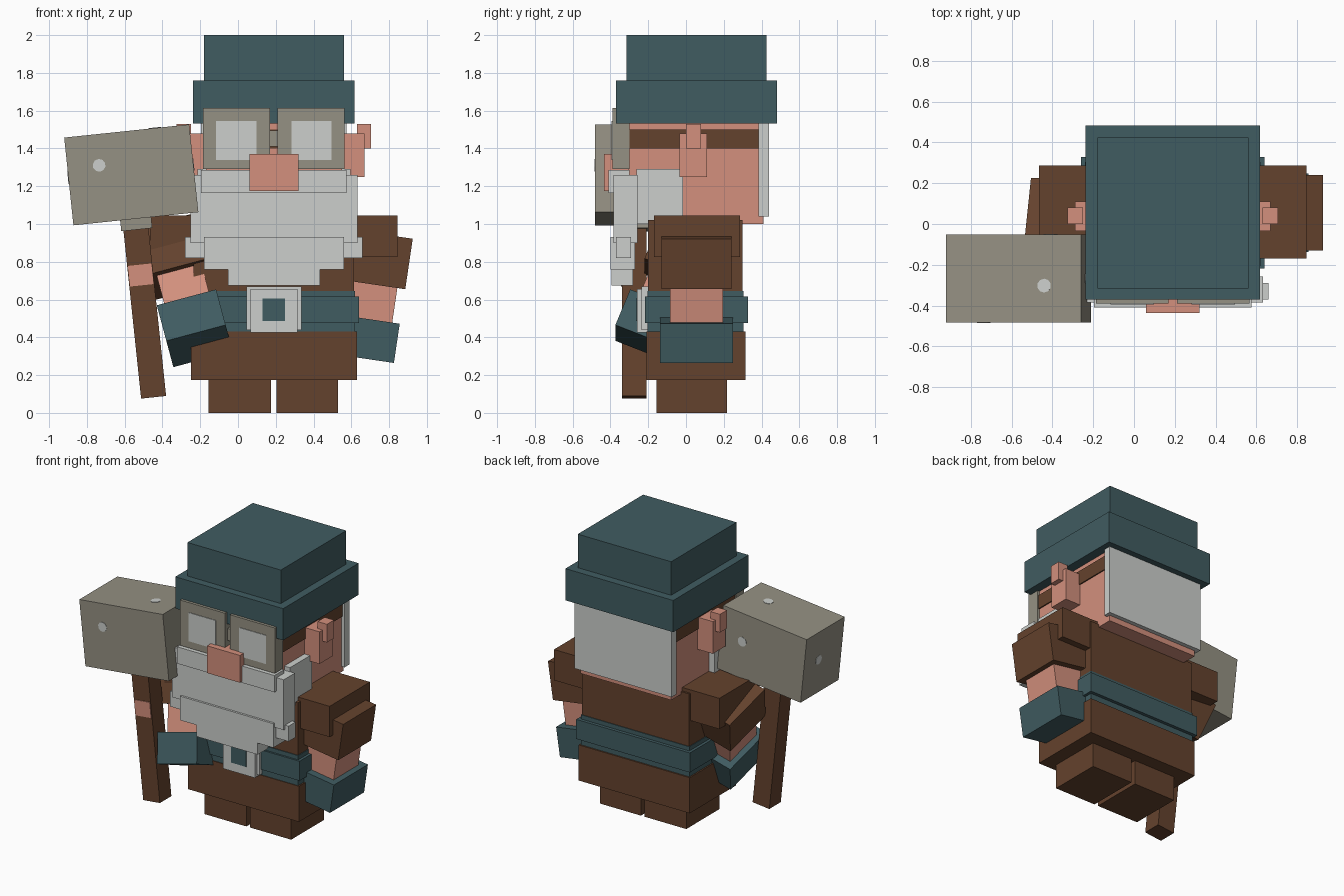
import bpy, bmesh, math
from mathutils import Matrix, Vector, Euler

if "Cube" in bpy.data.objects:
    bpy.data.objects.remove(bpy.data.objects["Cube"])


def material(name, rgb):
    m = bpy.data.materials.new(name)
    lin = [((c / 255 + 0.055) / 1.055) ** 2.4 for c in rgb]
    m.diffuse_color = (*lin, 1)
    m.use_nodes = True
    m.node_tree.nodes["Principled BSDF"].inputs["Base Color"].default_value = m.diffuse_color
    return m


TEAL = material("teal_cloth", (64, 92, 97))
BROWN = material("brown_leather", (100, 66, 45))
SKIN = material("skin", (211, 144, 125))
STONE = material("warm_grey", (149, 145, 131))
HAIR = material("light_grey", (204, 207, 204))
CX = 0.19  # body centre line


def finish(name, bm, mat, matrix):
    me = bpy.data.meshes.new(name)
    bm.to_mesh(me)
    bm.free()
    me.materials.append(mat)
    ob = bpy.data.objects.new(name, me)
    ob.matrix_world = matrix
    bpy.context.collection.objects.link(ob)
    return ob


def block(name, center, size, mat, rot=(0, 0, 0)):
    """Box given by its centre, size and rotation in degrees."""
    bm = bmesh.new()
    bmesh.ops.create_cube(bm, size=1, matrix=Matrix.Diagonal((*size, 1)))
    e = Euler([math.radians(a) for a in rot])
    return finish(name, bm, mat, Matrix.Translation(center) @ e.to_matrix().to_4x4())


def box(name, x, y, z, mat):
    """Upright box given by its ranges."""
    r = (x, y, z)
    return block(name, [(a + b) / 2 for a, b in r], [b - a for a, b in r], mat)


def mid(half, y, z, name, mat):
    """Upright box centred on the body."""
    return box(name, (CX - half, CX + half), y, z, mat)


# Hat
mid(0.37, (-0.315, 0.425), (1.75, 2.0), "hat_crown", TEAL)
mid(0.427, (-0.37, 0.483), (1.533, 1.76), "hat_brim", TEAL)

# Head, strap and back hair
mid(0.36, (-0.305, 0.41), (1.0, 1.54), "head", SKIN)
mid(0.368, (-0.31, 0.388), (1.40, 1.50), "goggle_strap", BROWN)
mid(0.385, (0.385, 0.44), (1.04, 1.54), "back_hair", HAIR)
box("nose", (0.06, 0.32), (-0.435, -0.3), (1.175, 1.37), SKIN)

# Goggles and ears, mirrored about the body centre
for s, side in ((-1, "left"), (1, "right")):
    def span(a, b):
        return tuple(sorted((CX + s * a, CX + s * b)))
    box(side + "_goggle", span(0.02, 0.375), (-0.39, -0.30), (1.29, 1.615), STONE)
    box(side + "_lens", span(0.092, 0.306), (-0.394, -0.386), (1.34, 1.545), HAIR)
    box(side + "_ear", span(0.35, 0.48), (-0.035, 0.11), (1.25, 1.48), SKIN)
    box(side + "_ear_tip", span(0.44, 0.515), (0.0, 0.08), (1.40, 1.53), SKIN)
box("goggle_bridge", (0.16, 0.22), (-0.36, -0.3), (1.41, 1.495), STONE)

# Beard
mid(0.385, (-0.41, -0.30), (1.165, 1.285), "moustache", HAIR)
mid(0.405, (-0.262, -0.015), (1.0, 1.29), "sideburns", HAIR)
mid(0.442, (-0.385, -0.258), (0.90, 1.26), "beard_upper", HAIR)
mid(0.47, (-0.37, -0.29), (0.82, 0.93), "beard_wide", HAIR)
mid(0.37, (-0.40, -0.27), (0.76, 0.932), "beard_middle", HAIR)
mid(0.243, (-0.395, -0.28), (0.675, 0.77), "beard_tip", HAIR)

# Body
mid(0.425, (-0.2, 0.30), (0.62, 1.02), "torso", BROWN)
mid(0.44, (-0.21, 0.315), (0.175, 0.43), "hips", BROWN)
mid(0.43, (-0.205, 0.305), (0.42, 0.645), "sash", TEAL)
mid(0.45, (-0.218, 0.328), (0.475, 0.615), "belt", TEAL)
mid(0.125, (-0.26, -0.2), (0.425, 0.655), "buckle", HAIR)
mid(0.145, (-0.235, -0.2), (0.44, 0.67), "buckle_base", HAIR)
mid(0.06, (-0.264, -0.256), (0.487, 0.605), "buckle_center", TEAL)
box("left_leg", (-0.155, 0.175), (-0.155, 0.218), (0, 0.18), BROWN)
box("right_leg", (0.205, 0.53), (-0.155, 0.218), (0, 0.18), BROWN)

# Arms: glove, forearm and sleeve stacked along a tilted axis
for side, glove, rot in (("right", (0.68, 0.055, 0.392), (0, 8.4, 0)),
                         ("left", (-0.229, -0.156, 0.448), (-22, -15, 0))):
    axis = Euler([math.radians(a) for a in rot]).to_matrix() @ Vector((0, 0, 1))
    for part, offset, size, mat in (("glove", 0, (0.325, 0.385, 0.21), TEAL),
                                    ("forearm", 0.2, (0.245, 0.28, 0.25), SKIN),
                                    ("sleeve", 0.425, (0.33, 0.372, 0.27), BROWN)):
        block(f"{side}_{part}", Vector(glove) + axis * offset, size, mat, rot)
box("right_shoulder", (0.53, 0.845), (-0.17, 0.287), (0.825, 1.045), BROWN)
box("left_shoulder", (-0.465, -0.15), (-0.17, 0.287), (0.825, 1.045), BROWN)

# Hammer
TILT = (0, -6, 0)
HEAD = Vector((-0.565, -0.267, 1.26))
SIZE = Vector((0.665, 0.43, 0.467))
block("hammer_handle", (-0.497, -0.275, 0.56), (0.133, 0.13, 0.96), BROWN, TILT)
block("handle_grip_patch", (-0.515, -0.341, 0.73), (0.125, 0.008, 0.11), SKIN, TILT)
block("hammer_collar", (-0.54, -0.275, 1.01), (0.165, 0.17, 0.08), STONE, TILT)
block("hammer_head", HEAD, SIZE, STONE, TILT)

# Round rivets set on the hammer faces
turn = Euler([math.radians(a) for a in TILT]).to_matrix().to_4x4()
for face, normal, spot in (("front", (0, -1, 0), (-0.164, 0, 0.068)),
                           ("back", (0, 1, 0), (0.16, 0, 0.03)),
                           ("top", (0, 0, 1), (0.15, -0.035, 0)),
                           ("outer", (-1, 0, 0), (0, 0.05, 0.02)),
                           ("inner", (1, 0, 0), (0, 0.0, 0.02))):
    n = Vector(normal)
    pos = Vector(spot) + Vector([n[i] * SIZE[i] / 2 for i in range(3)])
    bm = bmesh.new()
    bmesh.ops.create_cone(bm, cap_ends=True, segments=10, radius1=0.034, radius2=0.034, depth=0.006)
    align = Vector((0, 0, 1)).rotation_difference(n).to_matrix().to_4x4()
    finish(face + "_rivet", bm, HAIR,
           Matrix.Translation(HEAD) @ turn @ Matrix.Translation(pos) @ align)
